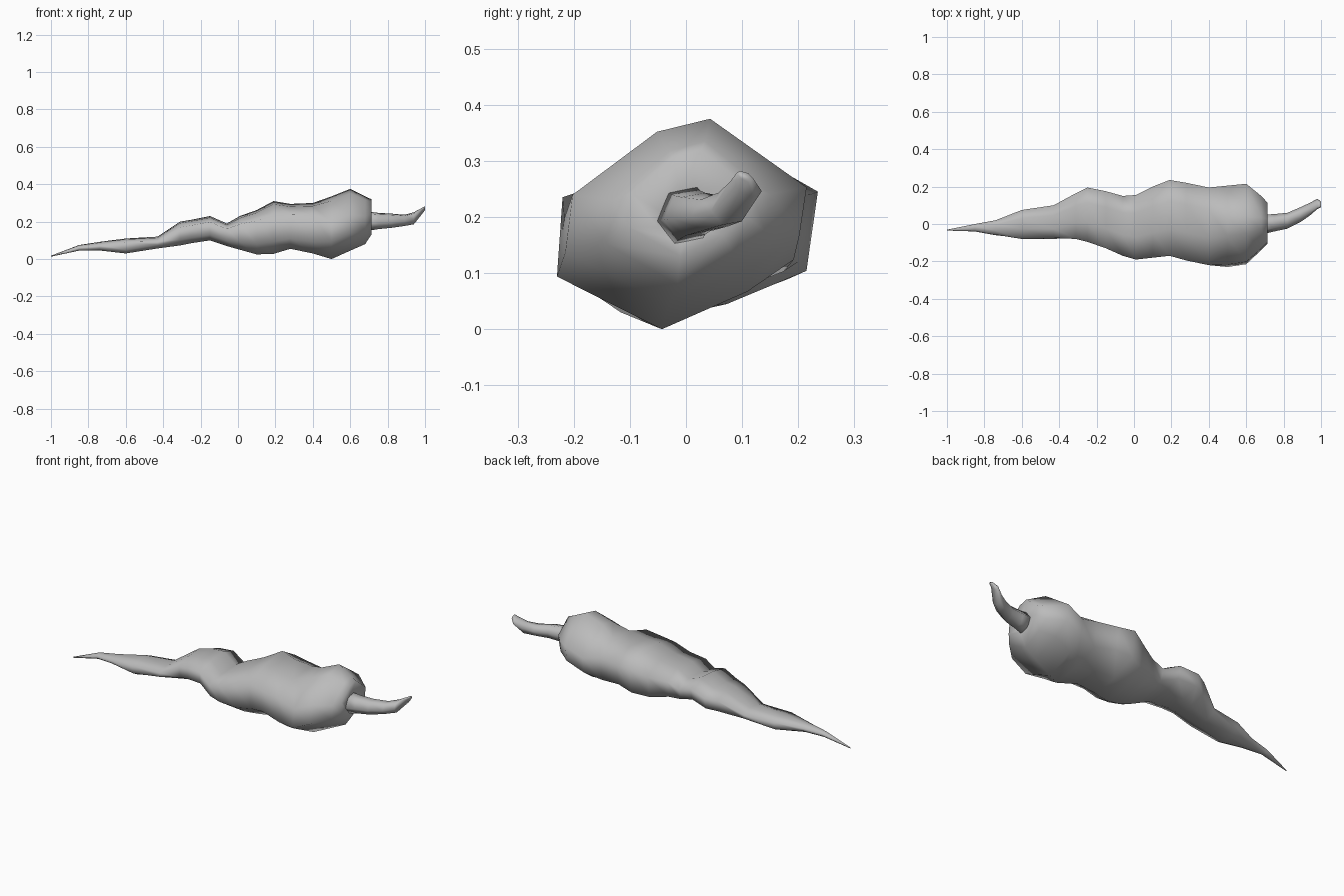
import bpy
import bmesh

default_cube = bpy.data.objects.get("Cube")
if default_cube:
    bpy.data.objects.remove(default_cube, do_unlink=True)


def make_material(name, colour):
    material = bpy.data.materials.new(name)
    material.use_nodes = True
    material.diffuse_color = colour
    material.node_tree.nodes["Principled BSDF"].inputs["Base Color"].default_value = colour
    return material


def section_points(station):
    """Unit outline scaled to the y and z limits of a station."""
    x, y_low, y_high, z_low, z_high, outline = station
    return [(x, y_low + y * (y_high - y_low), z_low + z * (z_high - z_low))
            for y, z in outline]


def loft(name, stations, material):
    """Skin a closed, smooth tube through a list of sections."""
    bm = bmesh.new()
    rings = [[bm.verts.new(p) for p in section_points(s)] for s in stations]
    for first, second in zip(rings, rings[1:]):
        for i in range(len(first)):
            j = (i + 1) % len(first)
            bm.faces.new((first[i], first[j], second[j], second[i]))
    bm.faces.new(rings[0])
    bm.faces.new(rings[-1])
    bmesh.ops.recalc_face_normals(bm, faces=bm.faces)
    for face in bm.faces:
        face.smooth = True
    mesh = bpy.data.meshes.new(name)
    bm.to_mesh(mesh)
    bm.free()
    mesh.materials.append(material)
    obj = bpy.data.objects.new(name, mesh)
    bpy.context.collection.objects.link(obj)
    return obj


grey = make_material("plain grey", (0.5, 0.5, 0.5, 1))

# Unit outlines, all running front, bottom, back, top
TAIL = [(0, .3), (.3, 0), (.7, .02), (1, .35), (1, .65), (.7, 1), (.3, .9), (.03, .6)]
BELLY = [(.03, .23), (.25, 0), (.6, .06), (.95, .27), (1, .77), (.72, 1), (.35, .94), (0, .76)]
SHOULDER = [(0, .28), (.43, 0), (.78, .2), (.97, .37), (1, .63), (.6, 1), (.38, .93), (.03, .59)]
STALK = [(0, .4), (.3, 0), (.8, .1), (1, .6), (.7, 1), (.2, .9)]
TIP = [(0, .8), (.3, .3), (.7, 0), (1, .3), (.7, .8), (.2, 1)]

# Wrinkled pod from thin tail to blunt shoulder: x, y limits, z limits, outline
pod_sections = [
    (-1, -.035, -.03, .013, .018, TAIL),
    (-.85, -.04, 0, .045, .075, TAIL),
    (-.74, -.06, .02, .046, .092, TAIL),
    (-.6, -.08, .075, .03, .11, BELLY),
    (-.43, -.08, .1, .057, .12, TAIL),
    (-.31, -.08, .165, .073, .2, BELLY),
    (-.25, -.095, .195, .085, .21, BELLY),
    (-.15, -.13, .175, .1, .23, BELLY),
    (-.06, -.17, .15, .07, .19, BELLY),
    (.01, -.19, .155, .05, .23, BELLY),
    (.1, -.18, .2, .025, .262, BELLY),
    (.19, -.17, .235, .028, .31, BELLY),
    (.28, -.195, .22, .055, .295, BELLY),
    (.4, -.22, .195, .03, .3, BELLY),
    (.5, -.23, .205, 0, .335, SHOULDER),
    (.6, -.215, .215, .045, .375, SHOULDER),
    (.68, -.14, .15, .08, .335, SHOULDER),
    (.713, -.105, .115, .13, .32, SHOULDER),
    (.705, -.05, .05, .155, .25, SHOULDER),
]
loft("pod_body", pod_sections, grey)

# Short bent stalk growing out of the shoulder, with an oblique thin end
stalk_sections = [
    (.69, -.055, .05, .15, .255, STALK),
    (.75, -.04, .053, .16, .247, STALK),
    (.82, -.025, .06, .167, .243, STALK),
    (.89, .01, .09, .177, .237, STALK),
    (.94, .045, .113, .186, .25, STALK),
    (.98, .08, .135, .235, .272, TIP),
    (1, .09, .12, .262, .282, TIP),
]
loft("stalk", stalk_sections, grey)
